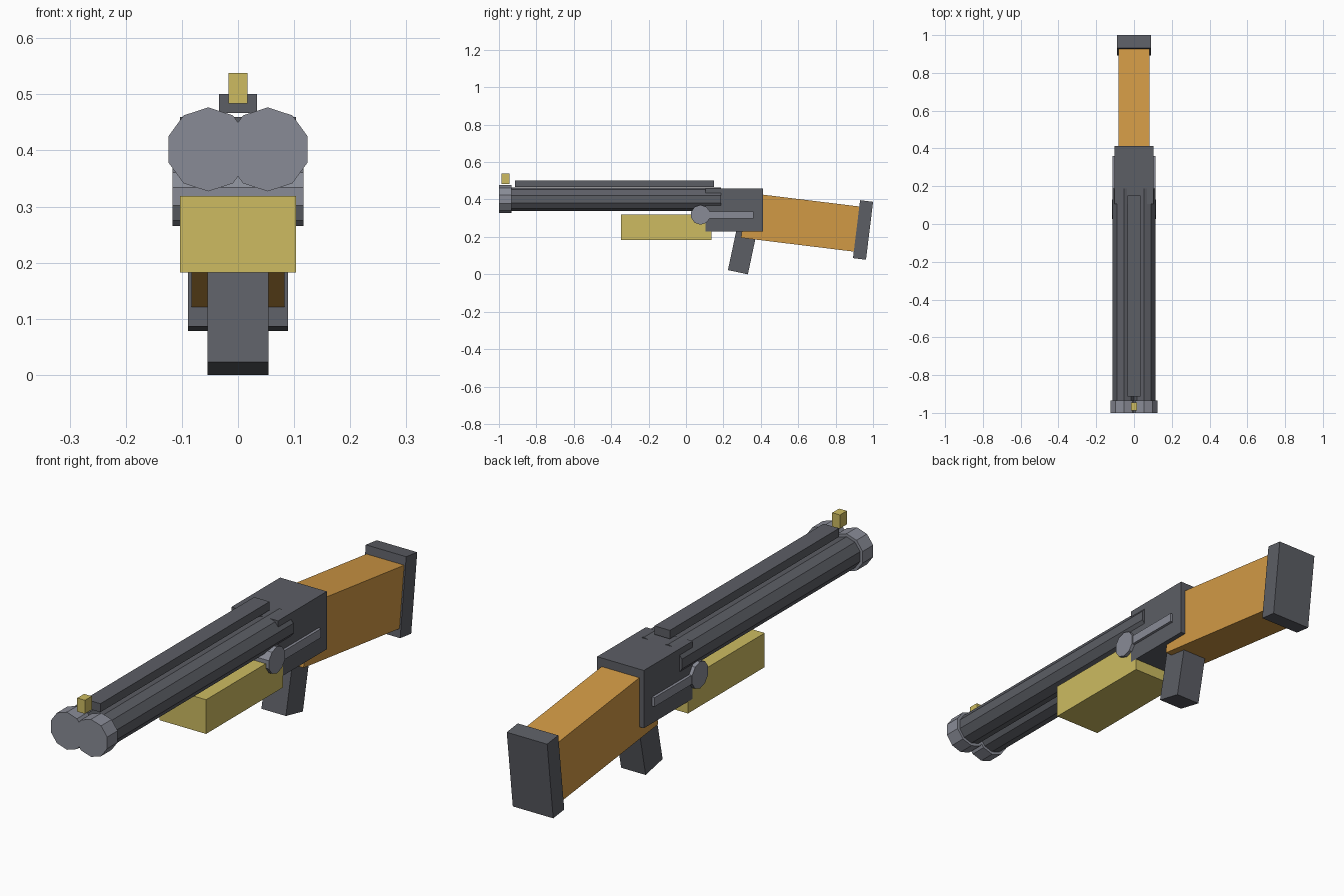
import bpy, math

if "Cube" in bpy.data.objects:
    bpy.data.objects.remove(bpy.data.objects["Cube"])


def material(name, rgb):
    m = bpy.data.materials.new(name)
    m.diffuse_color = (*rgb, 1)
    m.use_nodes = True
    m.node_tree.nodes["Principled BSDF"].inputs["Base Color"].default_value = m.diffuse_color
    return m


STEEL = material("dark steel", (0.107, 0.112, 0.13))
SILVER = material("light steel", (0.25, 0.26, 0.305))
WOOD = material("orange wood", (0.64, 0.32, 0.06))
BRASS = material("pale brass", (0.61, 0.50, 0.12))


def finish(name, mat):
    ob = bpy.context.object
    ob.name = name
    ob.data.materials.append(mat)
    return ob


def box(name, mat, centre, size, tilt=0):
    """Box tilted about x by tilt degrees (negative lowers the rear)."""
    bpy.ops.mesh.primitive_cube_add(size=1, location=centre,
                                    rotation=(math.radians(tilt), 0, 0))
    bpy.context.object.scale = size
    return finish(name, mat)


def rod(name, mat, centre, radius, length, rotation):
    """Ten-sided cylinder."""
    bpy.ops.mesh.primitive_cylinder_add(vertices=10, radius=radius, depth=length,
                                        location=centre, rotation=rotation)
    return finish(name, mat)


def span(name, mat, half_width, y0, y1, z0, z1):
    """Centred box given by its y and z limits."""
    return box(name, mat, (0, (y0 + y1) / 2, (z0 + z1) / 2),
               (2 * half_width, y1 - y0, z1 - z0))


# twin barrels with muzzle rings, a vertex at the top
for side, x in (("left", -0.053), ("right", 0.053)):
    turn = (-math.pi / 2, 0, 0)
    rod(side + "_barrel", STEEL, (x, -0.38, 0.402), 0.063, 1.134, turn)
    rod(side + "_muzzle_ring", SILVER, (x, -0.967, 0.402), 0.0748, 0.066, turn)

# sighting rib and front sight
span("top_rib", STEEL, 0.034, -0.914, 0.15, 0.467, 0.501)
span("front_sight", BRASS, 0.017, -0.987, -0.944, 0.484, 0.538)

# receiver and fore-end
span("receiver", STEEL, 0.103, 0.105, 0.412, 0.23, 0.46)
span("fore_end", BRASS, 0.103, -0.348, 0.135, 0.183, 0.319)

# hinge pin through the action, a vertex toward the front
rod("hinge_pin", SILVER, (0, 0.078, 0.318), 0.053, 0.234, (0, math.pi / 2, 0)).rotation_euler = (
    math.pi / 2, 0, math.pi / 2)

# side levers
for side, x in (("left", -0.104), ("right", 0.104)):
    box(side + "_lever", SILVER, (x, 0.22, 0.317), (0.02, 0.28, 0.036))

# pistol grip, leaning forward at the bottom
t = math.radians(12)
grip_len = 0.25
box("pistol_grip", STEEL,
    (0, 0.2775 + math.sin(t) * grip_len / 2, 0.0113 + math.cos(t) * grip_len / 2),
    (0.108, 0.109, grip_len), -12)

# stock and butt pad on one sloping axis
t = math.radians(7)
stock_len = 0.62
box("stock", WOOD,
    (0, 0.309 + math.cos(t) * stock_len / 2, 0.316 - math.sin(t) * stock_len / 2),
    (0.166, stock_len, 0.243), -7)
box("butt_pad", STEEL, (0, 0.9465, 0.237), (0.178, 0.07, 0.312), -7)
